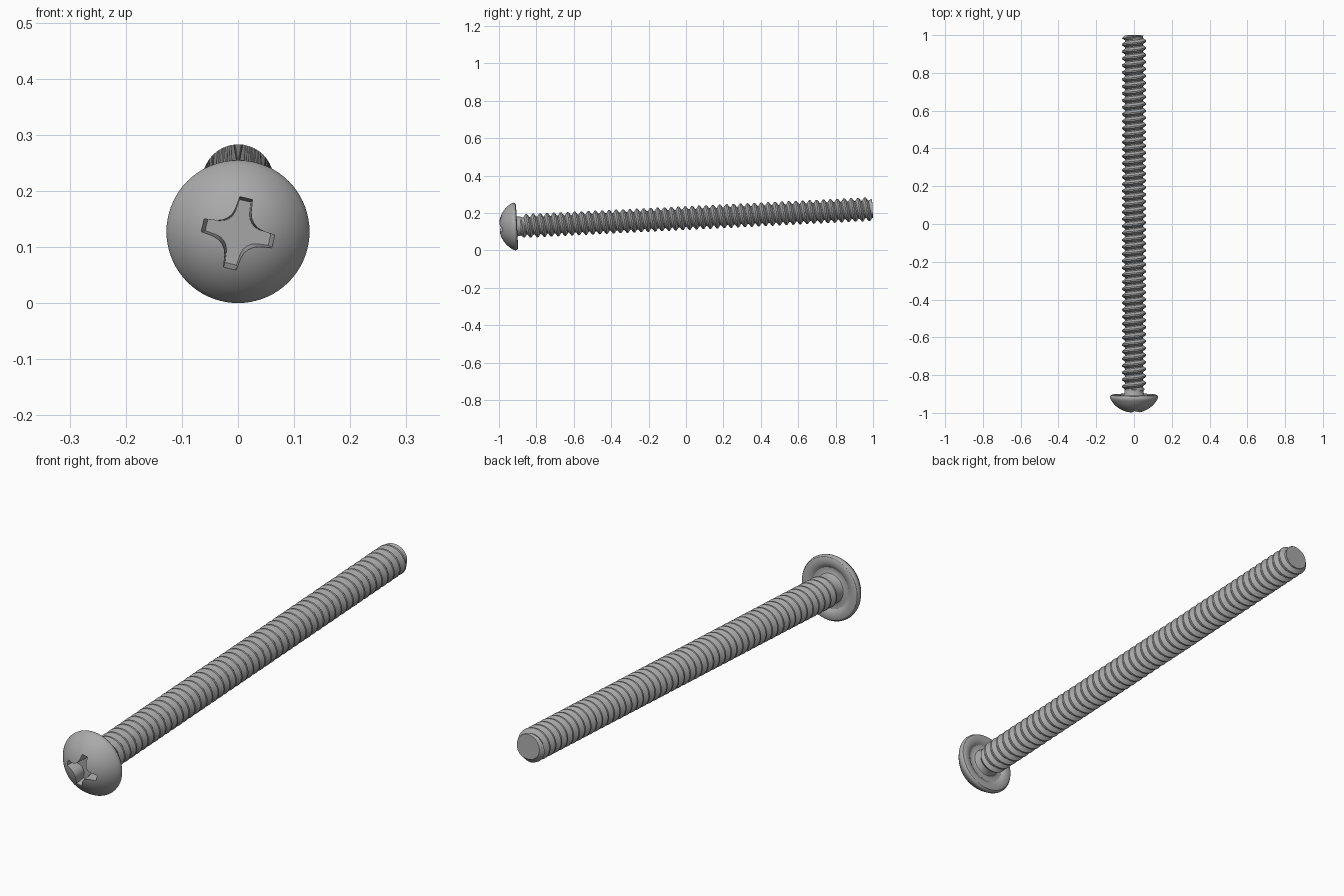
import bpy, bmesh, math
from mathutils import Matrix

if "Cube" in bpy.data.objects:
    bpy.data.objects.remove(bpy.data.objects["Cube"])

LENGTH = 2.0
TILT = math.radians(2.8)
PLACE = Matrix.Translation((0, -1, 0.1235)) @ Matrix.Rotation(TILT, 4, "X")

steel = bpy.data.materials.new("grey steel")
steel.use_nodes = True
steel.diffuse_color = (0.4, 0.4, 0.4, 1)
steel.node_tree.nodes["Principled BSDF"].inputs["Base Color"].default_value = (0.4, 0.4, 0.4, 1)


def around(r, t, a):
    """Point at radius r, distance t along the axis, angle a."""
    return (r * math.sin(a), t, r * math.cos(a))


def make_object(name, bm):
    bmesh.ops.recalc_face_normals(bm, faces=bm.faces)
    mesh = bpy.data.meshes.new(name)
    bm.to_mesh(mesh)
    bm.free()
    mesh.materials.append(steel)
    obj = bpy.data.objects.new(name, mesh)
    bpy.context.collection.objects.link(obj)
    obj.matrix_world = PLACE
    return obj


def activate(obj):
    bpy.ops.object.select_all(action="DESELECT")
    obj.select_set(True)
    bpy.context.view_layer.objects.active = obj


# Domed head with rounded rim, undercut and plain neck
DOME = 0.143
profile = [(DOME * math.sin(a), DOME * (1 - math.cos(a)))
           for a in (math.radians(57) * k / 14 for k in range(15))]
profile += [(0.125, 0.073), (0.1275, 0.081), (0.1265, 0.088), (0.122, 0.094),
            (0.114, 0.097), (0.1, 0.097), (0.089, 0.094), (0.08, 0.087),
            (0.067, 0.086), (0.058, 0.09), (0.052, 0.1), (0.05, 0.125), (0, 0.125)]
bm = bmesh.new()
points = [bm.verts.new((0, t, r)) for r, t in profile]
edges = [bm.edges.new(pair) for pair in zip(points, points[1:])]
bmesh.ops.spin(bm, geom=points + edges, cent=(0, 0, 0), axis=(0, 1, 0),
               angle=math.tau, steps=72, use_duplicate=False)
bmesh.ops.remove_doubles(bm, verts=bm.verts, dist=1e-5)
head = make_object("head", bm)

# Tapered cross-shaped drive recess
arm = [(-0.012, 0.067), (0.012, 0.067), (0.0145, 0.043), (0.018, 0.032), (0.024, 0.024),
       (0.032, 0.018), (0.043, 0.0145)]
bm = bmesh.new()
rings = []
for t, scale in ((-0.02, 1.06), (0.055, 0.86)):
    ring = []
    for quarter in range(4):
        turn = math.radians(13 + 90 * quarter)
        for x, z in arm:
            ring.append(bm.verts.new(around(scale * math.hypot(x, z), t,
                                            math.atan2(x, z) + turn)))
    rings.append(ring)
    bm.faces.new(ring)
count = len(rings[0])
for k in range(count):
    n = (k + 1) % count
    bm.faces.new((rings[0][k], rings[0][n], rings[1][n], rings[1][k]))
cutter = make_object("recess_cutter", bm)
cutter.hide_render = True

cut = head.modifiers.new("recess", "BOOLEAN")
cut.operation = "DIFFERENCE"
cut.solver = "EXACT"
cut.object = cutter
activate(head)
bpy.ops.object.modifier_apply(modifier=cut.name)
bpy.data.objects.remove(cutter)

# Threaded shank: a grid whose rows follow the helix
PITCH, START, SIDES = 0.037, 0.108, 40
CREST, ROOT = 0.0635, 0.047
STEPS = (0, 0.2, 0.52, 0.68)


def thread_radius(t, a):
    phase = ((t - START) / PITCH - a / math.tau) % 1
    if phase < 0.2:
        r = CREST
    elif phase < 0.52:
        r = CREST + (ROOT - CREST) * (phase - 0.2) / 0.32
    elif phase < 0.68:
        r = ROOT
    else:
        r = ROOT + (CREST - ROOT) * (phase - 0.68) / 0.32
    # Run-out at the neck and chamfer at the tip
    return min(r, 0.049 + max(0, t - START - 0.008) * 0.9, 0.05 + (LENGTH - t) * 0.9)


bm = bmesh.new()
turns = math.ceil((LENGTH - START) / PITCH) + 1
rows = [k + s for k in range(-1, turns + 1) for s in STEPS]
grid = []
for row in rows:
    line = []
    for j in range(SIDES):
        a = math.tau * j / SIDES
        t = min(LENGTH, max(START, START + (row + j / SIDES) * PITCH))
        line.append(bm.verts.new(around(thread_radius(t, a), t, a)))
    grid.append(line)
P = len(STEPS)
for i in range(len(rows) - 1):
    for j in range(SIDES):
        if j < SIDES - 1:
            right, right_up = grid[i][j + 1], grid[i + 1][j + 1]
        elif i + 1 + P < len(rows):
            right, right_up = grid[i + P][0], grid[i + P + 1][0]
        else:
            continue
        bm.faces.new((grid[i][j], right, right_up, grid[i + 1][j]))
# The seam column starts one turn lower, so close it there
for i in range(P):
    if rows[i + 1] <= 0:
        continue
bmesh.ops.remove_doubles(bm, verts=bm.verts, dist=1e-5)
loose = [v for v in bm.verts if not v.link_faces]
bmesh.ops.delete(bm, geom=loose, context="VERTS")

# Flat end caps
for end in (START, LENGTH):
    ring = [v for v in bm.verts if abs(v.co.y - end) < 1e-5]
    ring.sort(key=lambda v: math.atan2(v.co.x, v.co.z))
    bm.faces.new(ring)
shank = make_object("threaded_shank", bm)

for obj in (head, shank):
    activate(obj)
    bpy.ops.object.shade_smooth_by_angle(angle=math.radians(30))
